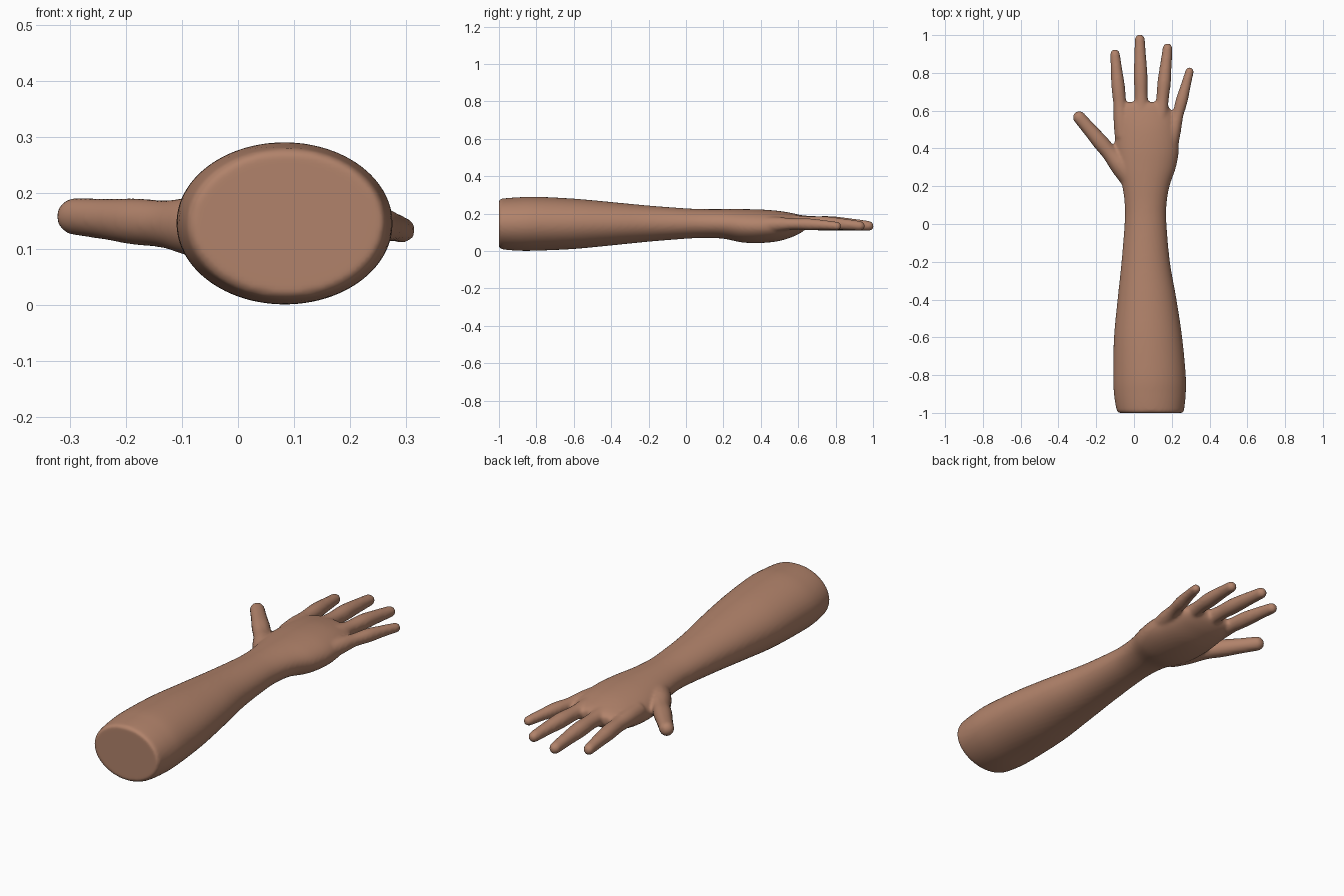
import bpy, bmesh, math
from mathutils import Vector

old = bpy.data.objects.get("Cube")
if old:
    bpy.data.objects.remove(old, do_unlink=True)

skin = bpy.data.materials.new("warm brown skin")
skin.use_nodes = True
COLOUR = (0.44, 0.225, 0.145, 1)
skin.diffuse_color = COLOUR
skin.node_tree.nodes["Principled BSDF"].inputs["Base Color"].default_value = COLOUR


def spline(points, steps=5):
    """Smooth curve through tuples of any length (Catmull-Rom)."""
    pts = [Vector(p) for p in points]
    pts = [2 * pts[0] - pts[1]] + pts + [2 * pts[-1] - pts[-2]]
    out = []
    for a, b, c, d in zip(pts, pts[1:], pts[2:], pts[3:]):
        for i in range(steps):
            t = i / steps
            out.append(b + (c - a) * t / 2 + (2 * a - 5 * b + 4 * c - d) * t * t / 2
                       + (3 * b - a - 3 * c + d) * t ** 3 / 2)
    return out + [pts[-2]]


def loft(bm, rings):
    """Skin a list of vertex rings and close both ends."""
    rings = [[bm.verts.new(p) for p in ring] for ring in rings]
    faces = [bm.faces.new((rings[0])), bm.faces.new(rings[-1])]
    for r, s in zip(rings, rings[1:]):
        for i in range(len(r)):
            j = (i + 1) % len(r)
            faces.append(bm.faces.new((r[i], r[j], s[j], s[i])))
    bmesh.ops.recalc_face_normals(bm, faces=faces)


def ellipse(centre, side, up, count=40):
    angles = [math.tau * i / count for i in range(count)]
    return [centre + side * math.cos(a) + up * math.sin(a) for a in angles]


def finger(bm, base, tip, radii, sag=0.0):
    """Tapered finger with knuckle swellings and a rounded end."""
    base, tip = Vector(base), Vector(tip)
    axis = (tip - base).normalized()
    side = axis.cross(Vector((0, 0, 1))).normalized()
    up = side.cross(axis)
    r_end = radii[-1]
    length = (tip - base).length - r_end
    n = len(radii) - 1
    prof = spline([(length * i / n, r, 0) for i, r in enumerate(radii)])
    prof = [(p[0], p[1]) for p in prof]
    prof += [(length + r_end * math.sin(a), r_end * math.cos(a))
             for a in (math.radians(d) for d in range(15, 90, 14))]
    rings = []
    for d, r in prof:
        bend = sag * math.sin(math.pi * d / (length + r_end))
        rings.append(ellipse(base + axis * d + up * bend, side * r, up * r, 24))
    loft(bm, rings)


bm = bmesh.new()

# Forearm, wrist and palm: y, left edge, right edge, bottom, top
SECTIONS = [
    (-1, -.08, .258, .022, .272), (-.985, -.092, .265, .01, .28),
    (-.9, -.106, .274, .002, .287), (-.8, -.11, .274, .002, .29),
    (-.6, -.106, .255, .011, .28), (-.4, -.087, .225, .03, .262),
    (-.2, -.066, .19, .05, .243), (0, -.05, .172, .066, .228),
    (.1, -.049, .172, .07, .224), (.2, -.062, .188, .066, .224),
    (.3, -.09, .222, .046, .224), (.4, -.102, .238, .043, .222),
    (.5, -.1, .23, .054, .214), (.58, -.094, .208, .08, .2),
    (.625, -.075, .178, .105, .188), (.645, -.045, .14, .125, .175),
]
arm_rings = []
for y, x0, x1, z0, z1 in spline(SECTIONS):
    arm_rings.append(ellipse(Vector(((x0 + x1) / 2, y, (z0 + z1) / 2)),
                             Vector(((x1 - x0) / 2, 0, 0)), Vector((0, 0, (z1 - z0) / 2)), 64))
loft(bm, arm_rings)

# Fingers and thumb
finger(bm, (-.058, .46, .145), (-.103, .925, .132), (.044, .042, .035, .036, .031, .026), .008)
finger(bm, (.042, .48, .15), (.03, 1.004, .132), (.046, .043, .035, .037, .032, .027), .01)
finger(bm, (.132, .47, .15), (.18, .957, .132), (.044, .041, .033, .036, .031, .026), .01)
finger(bm, (.19, .42, .14), (.3, .83, .132), (.044, .039, .03, .032, .027, .023), .008)
finger(bm, (-.02, .25, .135), (-.312, .59, .16), (.06, .055, .043, .042, .037, .034))

mesh = bpy.data.meshes.new("arm_and_hand")
bm.to_mesh(mesh)
bm.free()
mesh.materials.append(skin)
arm = bpy.data.objects.new("arm_and_hand", mesh)
bpy.context.collection.objects.link(arm)

# Fuse the parts into one soft skin
fuse = arm.modifiers.new("fuse", 'REMESH')
fuse.mode = 'VOXEL'
fuse.voxel_size = 0.008
fuse.use_smooth_shade = True
soften = arm.modifiers.new("soften", 'SMOOTH')
soften.factor = 0.5
soften.iterations = 8
